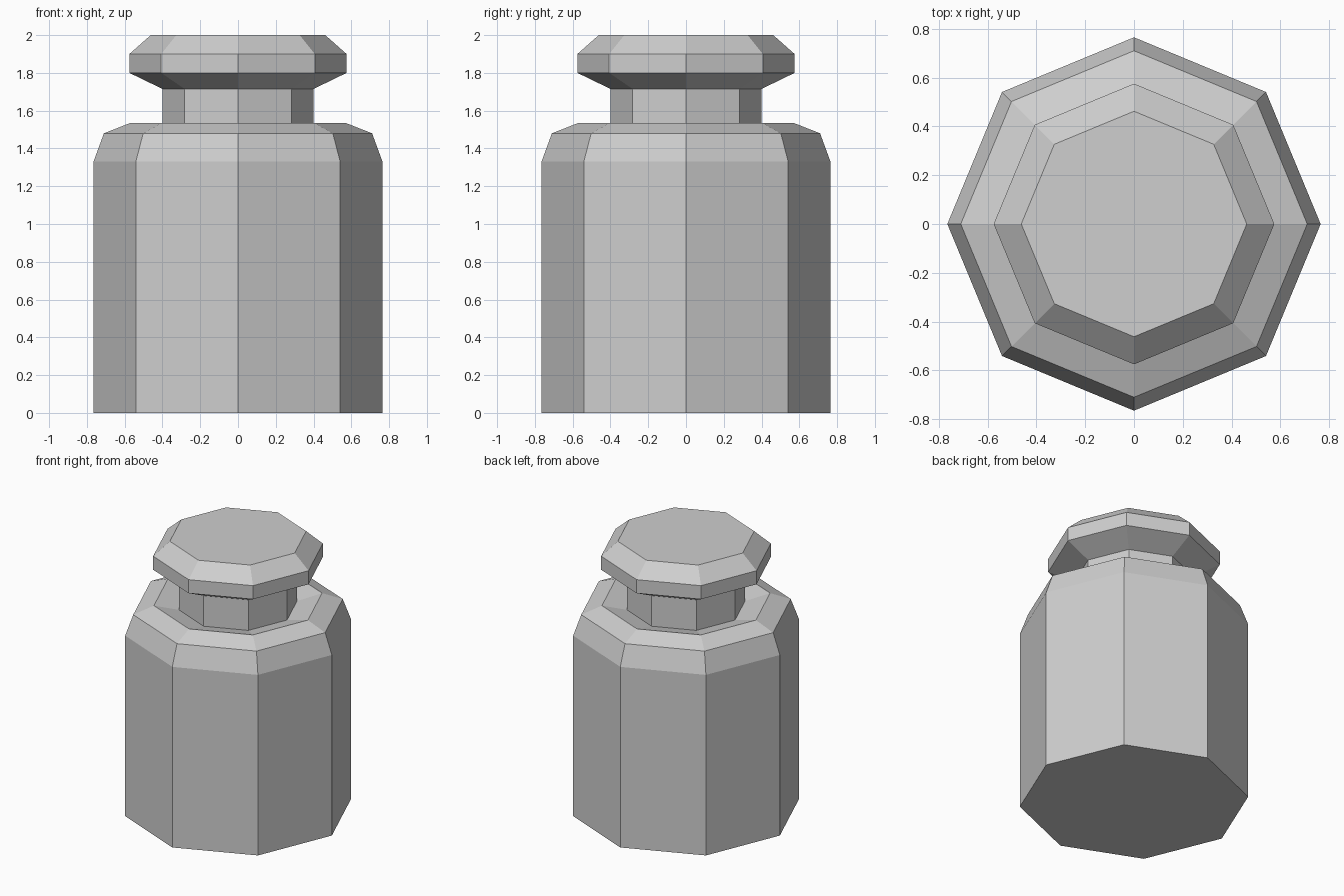
import bpy
import bmesh
from math import cos, sin, tau

SIDES = 8

cube = bpy.data.objects.get("Cube")
if cube:
    bpy.data.objects.remove(cube, do_unlink=True)

grey = bpy.data.materials.new("plain grey")
grey.use_nodes = True
colour = (0.62, 0.62, 0.62, 1)
grey.diffuse_color = colour
grey.node_tree.nodes["Principled BSDF"].inputs["Base Color"].default_value = colour


def lathe(name, profile, cap_bottom=False, cap_top=False):
    """Turn a (radius, height) profile into a flat-sided octagonal solid."""
    bm = bmesh.new()
    rings = [[bm.verts.new((r * cos(tau * i / SIDES), r * sin(tau * i / SIDES), z))
              for i in range(SIDES)] for r, z in profile]
    for low, high in zip(rings, rings[1:]):
        for i in range(SIDES):
            j = (i + 1) % SIDES
            bm.faces.new((low[i], low[j], high[j], high[i]))
    if cap_bottom:
        bm.faces.new(rings[0][::-1])
    if cap_top:
        bm.faces.new(rings[-1])
    mesh = bpy.data.meshes.new(name)
    bm.to_mesh(mesh)
    bm.free()
    mesh.materials.append(grey)
    obj = bpy.data.objects.new(name, mesh)
    bpy.context.collection.objects.link(obj)
    return obj


# Body with sloped shoulder and a shallow dish around the neck
lathe("body", [(0.765, 0), (0.765, 1.33), (0.71, 1.48), (0.57, 1.535), (0.4, 1.49)],
      cap_bottom=True)

# Narrow neck
lathe("neck", [(0.4, 1.49), (0.4, 1.715)])

# Wide knob with bevelled top and underside
lathe("knob", [(0.4, 1.715), (0.575, 1.8), (0.575, 1.9), (0.462, 2.0)], cap_top=True)
